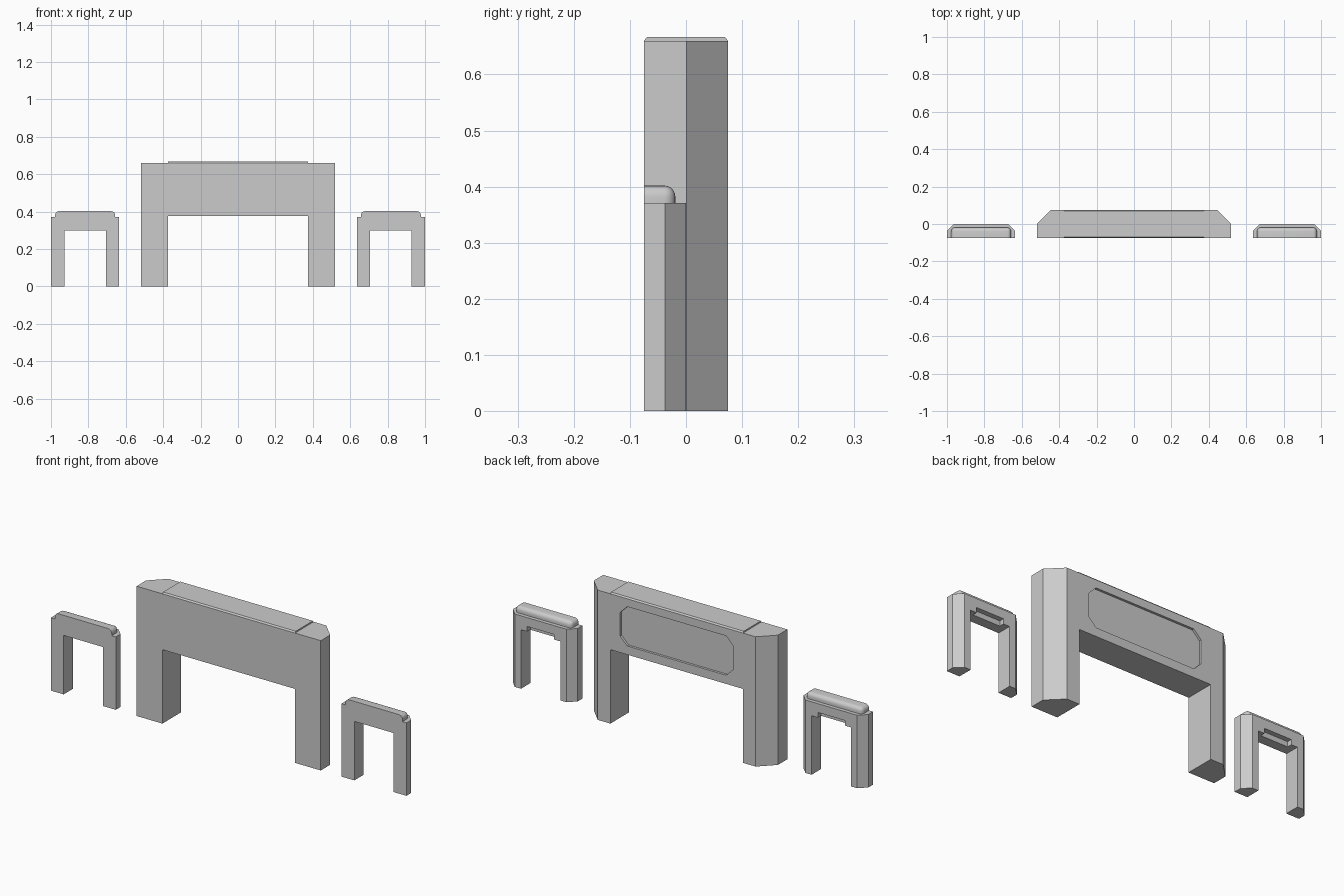
import bpy, bmesh, math
from mathutils import Vector

if "Cube" in bpy.data.objects:
    bpy.data.objects.remove(bpy.data.objects["Cube"])


def prism(name, pts, push, x=0.0):
    """Closed prism: polygon of 3D points swept along the vector push."""
    bm = bmesh.new()
    base = bm.faces.new([bm.verts.new((p[0] + x, p[1], p[2])) for p in pts])
    ext = bmesh.ops.extrude_face_region(bm, geom=[base])
    moved = [g for g in ext["geom"] if isinstance(g, bmesh.types.BMVert)]
    bmesh.ops.translate(bm, verts=moved, vec=Vector(push))
    bmesh.ops.recalc_face_normals(bm, faces=bm.faces)
    me = bpy.data.meshes.new(name)
    bm.to_mesh(me)
    bm.free()
    ob = bpy.data.objects.new(name, me)
    bpy.context.collection.objects.link(ob)
    return ob


def rect(hx, z0, z1, y):
    return [(-hx, y, z0), (hx, y, z0), (hx, y, z1), (-hx, y, z1)]


def cut(ob, cutter):
    """Subtract cutter from ob, then remove the cutter."""
    mod = ob.modifiers.new("cut", "BOOLEAN")
    mod.operation, mod.solver, mod.object = "DIFFERENCE", "EXACT", cutter
    bpy.ops.object.select_all(action="DESELECT")
    bpy.context.view_layer.objects.active = ob
    ob.select_set(True)
    bpy.ops.object.modifier_apply(modifier=mod.name)
    bpy.data.objects.remove(cutter)


def plan(hx, y0, y1, c):
    """Footprint with chamfered back corners."""
    return [(-hx, y0, 0), (hx, y0, 0), (hx, y1 - c, 0),
            (hx - c, y1, 0), (-hx + c, y1, 0), (-hx, y1 - c, 0)]


# Desk body: chamfered block with knee opening and recessed back panel
desk = prism("desk_body", plan(0.518, -0.075, 0.075, 0.074), (0, 0, 0.66))
cut(desk, prism("knee_cutter", rect(0.373, -0.1, 0.376, -0.2), (0, 0.4, 0)))
w, z0, z1, c = 0.318, 0.42, 0.62, 0.04
octagon = [(-w + c, z0), (w - c, z0), (w, z0 + c), (w, z1 - c),
           (w - c, z1), (-w + c, z1), (-w, z1 - c), (-w, z0 + c)]
cut(desk, prism("panel_cutter", [(x, 0.063, z) for x, z in octagon], (0, 0.1, 0)))

# Raised desk top with sloped front and back edges
prism("desk_top", [(-0.373, -0.075, 0.66), (-0.373, 0.075, 0.66),
                   (-0.373, 0.069, 0.667), (-0.373, -0.069, 0.667)], (0.746, 0, 0))

# Side stools
for side, sx in (("left", -0.8175), ("right", 0.8175)):
    stool = prism(side + "_stool_body", plan(0.1825, -0.075, 0.0, 0.037), (0, 0, 0.371), sx)
    cut(stool, prism("leg_cutter", rect(0.111, -0.1, 0.30, -0.2), (0, 0.4, 0), sx))
    # Notch under the back of the rail
    cut(stool, prism("notch_cutter", rect(0.076, 0.2, 0.326, -0.025), (0, 0.1, 0), sx))

    # Cushion: flush at the front, rounded on the other edges
    pad = prism(side + "_stool_cushion", rect(0.16, 0.371, 0.402, -0.075), (0, 0.056, 0), sx)
    bm = bmesh.new()
    bm.from_mesh(pad.data)
    soft = [e for e in bm.edges
            if not all(v.co.z < 0.38 for v in e.verts)
            and not (all(v.co.y < -0.07 for v in e.verts)
                     and abs(e.verts[0].co.z - e.verts[1].co.z) < 0.01)
            and not (all(v.co.y < -0.07 for v in e.verts))]
    bmesh.ops.bevel(bm, geom=soft, offset=0.02, segments=5, profile=0.5,
                    affect="EDGES", clamp_overlap=True)
    bm.to_mesh(pad.data)
    bm.free()
    bpy.ops.object.select_all(action="DESELECT")
    bpy.context.view_layer.objects.active = pad
    pad.select_set(True)
    bpy.ops.object.shade_smooth_by_angle(angle=math.radians(35))
